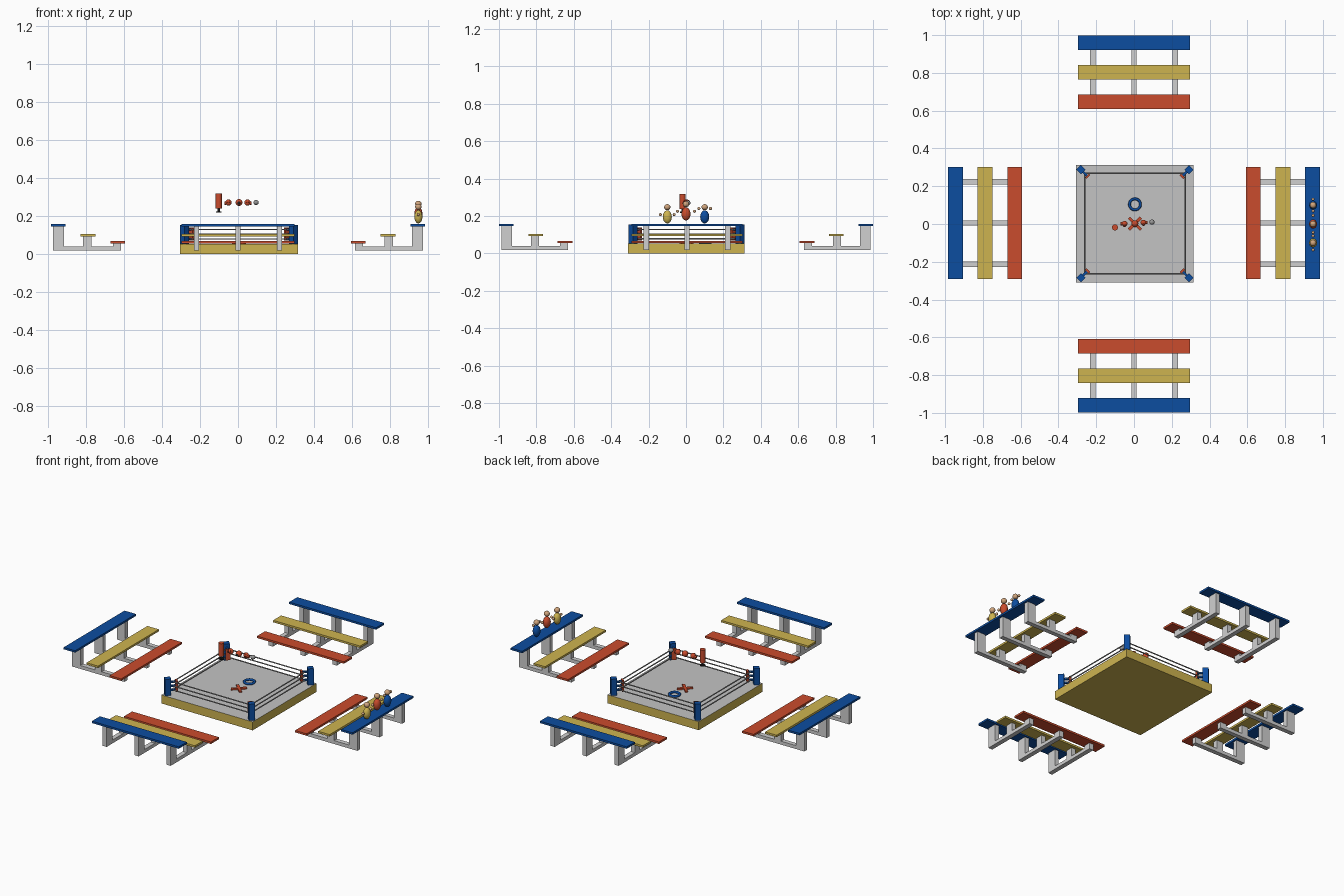
import bpy, bmesh, math
from mathutils import Matrix, Vector

if "Cube" in bpy.data.objects:
    bpy.data.objects.remove(bpy.data.objects["Cube"])


def srgb(r, g, b):
    f = lambda c: c / 12.92 if c <= 0.04045 else ((c + 0.055) / 1.055) ** 2.4
    return (f(r / 255), f(g / 255), f(b / 255), 1)


def material(name, *rgb):
    m = bpy.data.materials.new(name)
    m.diffuse_color = srgb(*rgb)
    m.use_nodes = True
    m.node_tree.nodes["Principled BSDF"].inputs["Base Color"].default_value = m.diffuse_color
    return m


RED = material("red", 202, 76, 45)
BLUE = material("blue", 12, 77, 160)
YELLOW = material("yellow", 206, 180, 80)
WHITE = material("light grey", 208, 208, 208)
MAT = material("mat grey", 196, 196, 196)
ROPE = material("rope grey", 150, 150, 150)
SKIN = material("skin", 208, 165, 125)
BLACK = material("black", 30, 30, 30)


def finish(name, bm, mat, matrix, smooth=False):
    me = bpy.data.meshes.new(name)
    bm.to_mesh(me)
    bm.free()
    me.transform(matrix)
    for p in me.polygons:
        p.use_smooth = smooth
    me.materials.append(mat)
    ob = bpy.data.objects.new(name, me)
    bpy.context.collection.objects.link(ob)
    return ob


def box(name, lo, hi, mat, matrix=Matrix()):
    lo, hi = Vector(lo), Vector(hi)
    bm = bmesh.new()
    bmesh.ops.create_cube(bm, size=1)
    local = Matrix.Translation((lo + hi) / 2) @ Matrix.Diagonal((*(hi - lo), 1))
    return finish(name, bm, mat, matrix @ local)


def ball(name, c, r, mat):
    bm = bmesh.new()
    bmesh.ops.create_uvsphere(bm, u_segments=20, v_segments=12, radius=1)
    return finish(name, bm, mat, Matrix.Translation(c) @ Matrix.Diagonal((*r, 1)), True)


def rod(name, a, b, r, mat, sides=12):
    a, b = Vector(a), Vector(b)
    d = b - a
    bm = bmesh.new()
    bmesh.ops.create_cone(bm, cap_ends=True, segments=sides, radius1=r, radius2=r, depth=d.length)
    rot = d.to_track_quat('Z', 'Y').to_matrix().to_4x4()
    ob = finish(name, bm, mat, Matrix.Translation((a + b) / 2) @ rot)
    for p in ob.data.polygons:
        p.use_smooth = len(p.vertices) == 4
    return ob


CX, CY = 0.005, 0.002

# Ring platform: yellow body with a grey top face
platform = box("ring_platform", (CX - .311, CY - .311, 0), (CX + .311, CY + .311, .052), YELLOW)
platform.data.materials.append(MAT)
for p in platform.data.polygons:
    if p.normal.z > 0.5:
        p.material_index = 1

# Corner posts with padded arms; local +x points at the ring centre
for k in range(4):
    a = math.radians(45 + 90 * k)
    m = Matrix.Translation((CX, CY, 0)) @ Matrix.Rotation(a + math.pi, 4, 'Z')
    D = .286 * math.sqrt(2)
    box("corner_post", (-D - .017, -.017, .052), (-D + .017, .017, .153), BLUE, m)
    for z in (.078, .103, .128):
        box("corner_arm", (-D + .016, -.006, z - .005), (-D + .05, .006, z + .005), BLUE, m)
    box("corner_pad", (-D + .045, -.014, .07), (-D + .056, .014, .138), RED, m)

# Three rope levels on four sides
R = .266
for z in (.078, .103, .128):
    for k in range(4):
        c, s = round(math.cos(k * math.pi / 2)), round(math.sin(k * math.pi / 2))
        rod("rope", (CX + R * (c - s), CY + R * (s + c), z),
            (CX + R * (c + s), CY + R * (s - c), z), .0035, ROPE, 8)

# Four three-tier bleachers; local +x points away from the ring
for k in range(4):
    m = Matrix.Rotation(k * math.pi / 2, 4, 'Z')
    off = .015 if k % 2 else 0
    cy = 0 if k % 2 else (.005 if k == 0 else -.005)
    m = m @ Matrix.Translation((off, cy, 0))
    for name, x, z, mat in (("low_bench", .593, .055, RED), ("middle_bench", .750, .092, YELLOW),
                            ("high_bench", .906, .145, BLUE)):
        box(name, (x, -.296, z), (x + .078, .296, z + .012), mat, m)
    for y in (-.218, 0, .218):
        box("frame_bar", (.615, y - .014, .018), (.972, y + .014, .039), WHITE, m)
        for x0, x1, top in ((.615, .658, .055), (.770, .814, .092), (.915, .972, .145)):
            box("frame_leg", (x0, y - .014, .039), (x1, y + .014, top), WHITE, m)

# Seated spectators on the right high bench
for y, z, mat, hand, hz in ((-.1, .195, YELLOW, .037, .207), (.0, .211, RED, .045, .225),
                            (.1, .195, BLUE, .031, .24)):
    ball("spectator_body", (.948, y, z), (.021, .024, .035), mat)
    ball("spectator_head", (.948, y, z + .052), (.017, .017, .016), SKIN)
    for s in (-1, 1):
        ball("spectator_hand", (.948, y + s * hand, hz), (.008, .008, .008), SKIN)

# Cross marker and hoop lying on the mat
for a in (45, -45):
    m = Matrix.Translation((CX, CY, 0)) @ Matrix.Rotation(math.radians(a), 4, 'Z')
    box("cross_marker", (-.045, -.008, .052), (.045, .008, .061), RED, m)
bpy.ops.mesh.primitive_torus_add(location=(CX, .104, .059), major_radius=.029, minor_radius=.007,
                                 major_segments=32, minor_segments=10)
hoop = bpy.context.object
hoop.name = "floor_hoop"
hoop.data.materials.append(BLUE)
bpy.ops.object.shade_smooth()

# Floating punch bag on its short black stand
rod("punch_bag", (-.101, -.018, .238), (-.101, -.018, .318), .016, RED, 20)
rod("bag_stem", (-.101, -.018, .222), (-.101, -.018, .238), .006, BLACK)
rod("bag_foot", (-.101, -.018, .217), (-.101, -.018, .223), .015, BLACK, 20)

# Floating gloves, head guard and bell
for x, y, s in ((-.05, .002, -1), (.05, .008, 1)):
    ball("glove", (x, y, .27), (.016, .014, .017), RED)
    ball("glove_thumb", (x, y - .012, .275), (.008, .006, .009), RED)
    rod("glove_cuff", (x + s * .008, y, .268), (x + s * .021, y, .266), .009, RED)
ball("head_guard", (.005, .002, .27), (.018, .018, .018), RED)
ball("head_guard_opening", (.005, -.010, .268), (.009, .008, .010), BLACK)
ball("bell", (.095, .01, .27), (.014, .014, .013), ROPE)
